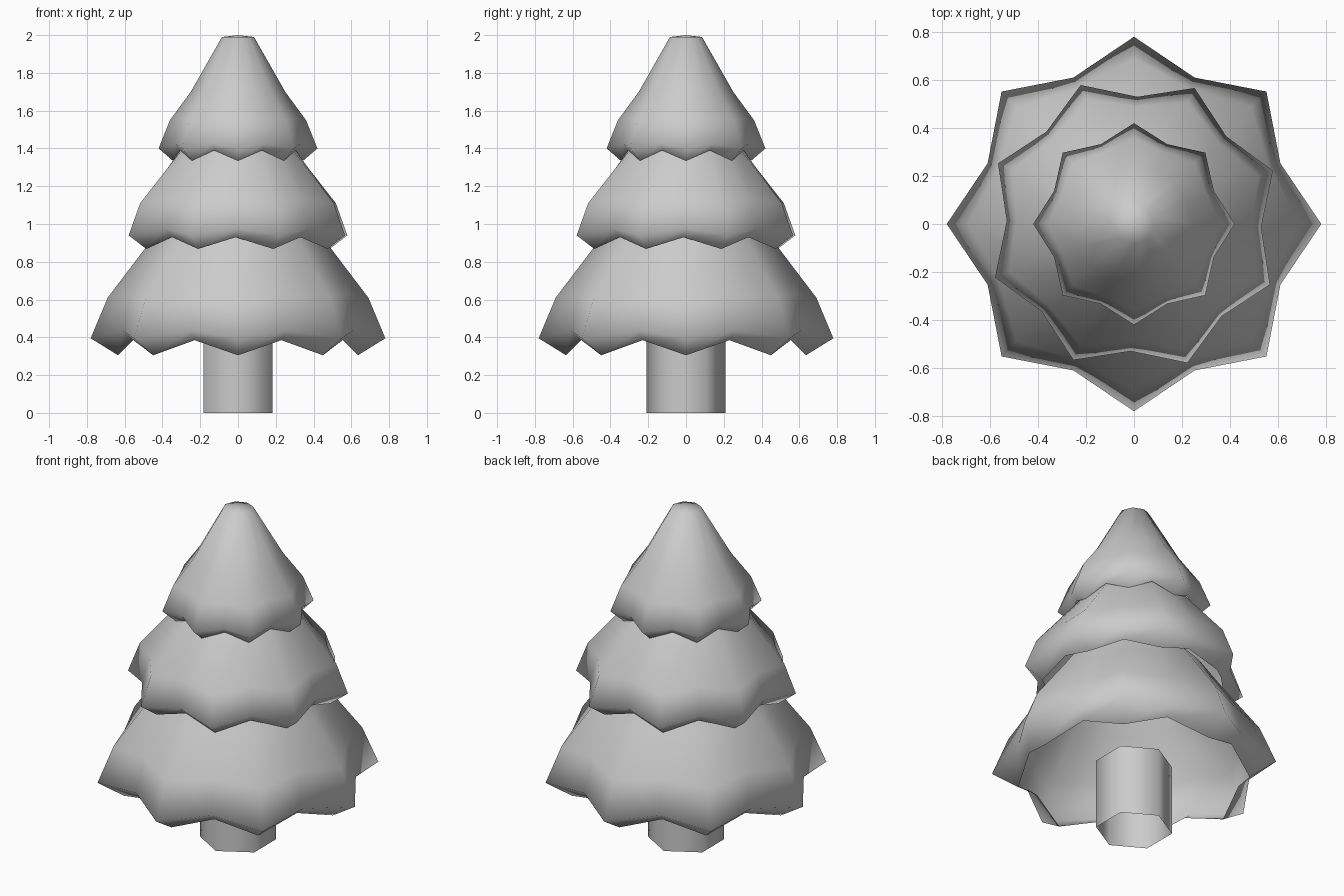
import bpy, bmesh
from math import cos, sin, pi, radians

if "Cube" in bpy.data.objects:
    bpy.data.objects.remove(bpy.data.objects["Cube"])


def lathe(name, rings, sides, turn=0.0, apex=None):
    """Open stack of rings; each ring is (tip radius, tip z, valley radius, valley z)."""
    bm = bmesh.new()
    loops = []
    for tr, tz, vr, vz in rings:
        loop = []
        for i in range(sides):
            a = radians(turn) + 2 * pi * i / sides
            r, z = (tr, tz) if i % 2 == 0 else (vr, vz)
            loop.append(bm.verts.new((r * cos(a), r * sin(a), z)))
        loops.append(loop)
    for a, b in zip(loops, loops[1:]):
        for i in range(sides):
            j = (i + 1) % sides
            bm.faces.new((a[i], a[j], b[j], b[i]))
    if apex is not None:
        top = bm.verts.new((0, 0, apex))
        for i in range(sides):
            bm.faces.new((loops[-1][i], loops[-1][(i + 1) % sides], top))
    for f in bm.faces:
        f.smooth = True
    me = bpy.data.meshes.new(name)
    bm.to_mesh(me)
    bm.free()
    ob = bpy.data.objects.new(name, me)
    bpy.context.collection.objects.link(ob)
    return ob


# six-sided hollow trunk
lathe("trunk", [(.21, 0, .21, 0), (.21, .42, .21, .42)], 6, 90)

# hollow branch skirts: lower rim, outer rim, shoulder, neck
lathe("lower_branches", [
    (.635, .305, .60, .385),
    (.78, .395, .66, .435),
    (.69, .61, .61, .63),
    (.50, .86, .46, .86),
    (.42, .97, .40, .97)], 16)

lathe("middle_branches", [
    (.52, .868, .48, .93),
    (.62, .94, .53, .975),
    (.555, .11 + 1, .49, 1.13),
    (.32, 1.39, .305, 1.39),
    (.29, 1.43, .28, 1.43)], 16, 21)

# top skirt ends in a small blunt tip
lathe("top_branches", [
    (.345, 1.335, .33, 1.39),
    (.42, 1.40, .36, 1.425),
    (.36, 1.55, .325, 1.56),
    (.25, 1.70, .235, 1.70),
    (.085, 1.99, .08, 1.99)], 16, apex=2.0)
